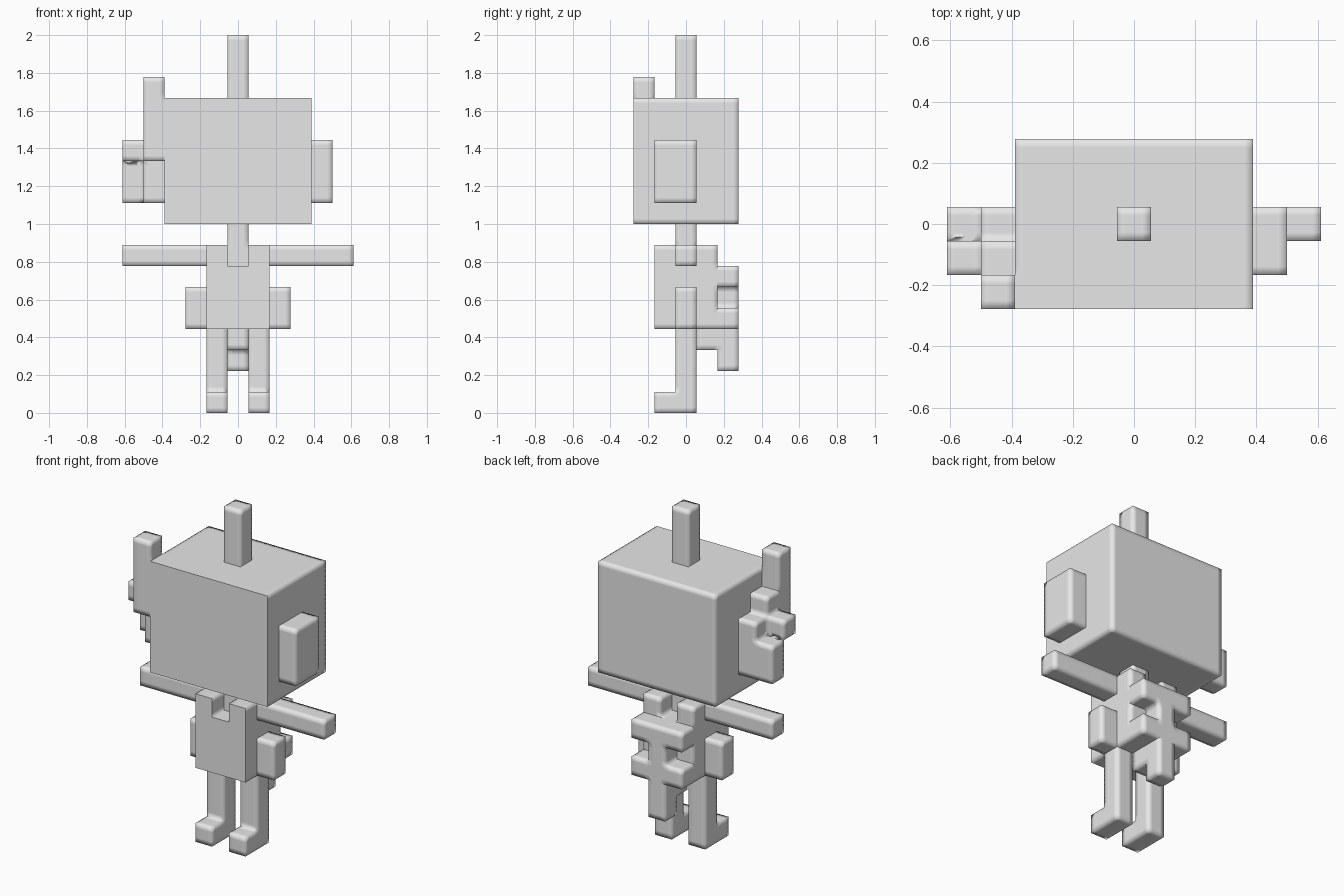
import bpy, bmesh
from mathutils import Vector

if "Cube" in bpy.data.objects:
    bpy.data.objects.remove(bpy.data.objects["Cube"])

U = 1 / 9      # edge length of one block
SUB = 3        # extra cuts per block face, keeps the soft shading near the edges

grey = bpy.data.materials.new("light_grey")
grey.diffuse_color = (0.8, 0.8, 0.8, 1)
grey.use_nodes = True
grey.node_tree.nodes["Principled BSDF"].inputs["Base Color"].default_value = grey.diffuse_color


def box(x, y, z):
    """All blocks in inclusive index ranges (x 0-10, y 0-4, z 0-17)."""
    r = [(v, v) if isinstance(v, int) else v for v in (x, y, z)]
    return {(i, j, k) for i in range(r[0][0], r[0][1] + 1)
            for j in range(r[1][0], r[1][1] + 1)
            for k in range(r[2][0], r[2][1] + 1)}


parts = {
    "head": box((2, 8), (0, 4), (9, 14)),
    "antenna": box(5, 2, (15, 17)),
    "right_ear": box(9, (1, 2), (10, 12)),
    # stepped ear with a mast in front
    "left_ear": box(1, (1, 2), (10, 12)) | box(1, 1, 13)
    | box(0, 1, 12) | box(0, 2, (10, 11)),
    "ear_mast": box(1, 0, (12, 15)),
    "neck": box(5, 2, (7, 8)),
    # body with a collar notch at front and back
    "torso": box((4, 6), (1, 3), (4, 7)) - box(5, (1, 3), 7),
    # back ornament: two bars joined by a post, with a hooked tail
    "back_ornament": box((4, 6), 4, 6) | box(5, 4, 5) | box((4, 6), 4, 4),
    "tail": box(5, (3, 4), 3) | box(5, 4, 2),
}
# mirrored limbs
for side, mx in (("left", lambda v: v), ("right", lambda v: 10 - v)):
    def limb(cells):
        return {(mx(i), j, k) for i, j, k in cells}
    parts[side + "_arm"] = limb(box((0, 3), 2, 7))
    parts[side + "_hip_pouch"] = limb(box(3, 2, (4, 5)))
    parts[side + "_leg"] = limb(box(4, 2, (0, 3)) | box(4, 1, 0))

solid = set().union(*parts.values())
ORIGIN = Vector((5.5, 2.5, 0))


def build(name, cells):
    """Skin the outside of the blocks, leaving out faces hidden by neighbours."""
    bm = bmesh.new()
    for c in sorted(cells):
        for axis in range(3):
            for s in (0, 1):
                n = list(c)
                n[axis] += 1 if s else -1
                if tuple(n) in solid:
                    continue
                quad = []
                for a, b in ((0, 0), (1, 0), (1, 1), (0, 1)):
                    p = Vector(c)
                    p[axis] += s
                    p[(axis + 1) % 3] += a
                    p[(axis + 2) % 3] += b
                    quad.append(bm.verts.new((p - ORIGIN) * U))
                bm.faces.new(quad if s else quad[::-1])
    bmesh.ops.remove_doubles(bm, verts=bm.verts, dist=1e-4)
    bmesh.ops.subdivide_edges(bm, edges=bm.edges, cuts=SUB, use_grid_fill=True)
    bm.normal_update()
    for f in bm.faces:   # soft all round, flat face and chest
        f.smooth = not (name in ("head", "torso") and f.normal.y < -0.9)
    me = bpy.data.meshes.new(name)
    bm.to_mesh(me)
    bm.free()
    me.materials.append(grey)
    bpy.context.collection.objects.link(bpy.data.objects.new(name, me))


for name, cells in parts.items():
    build(name, cells)
